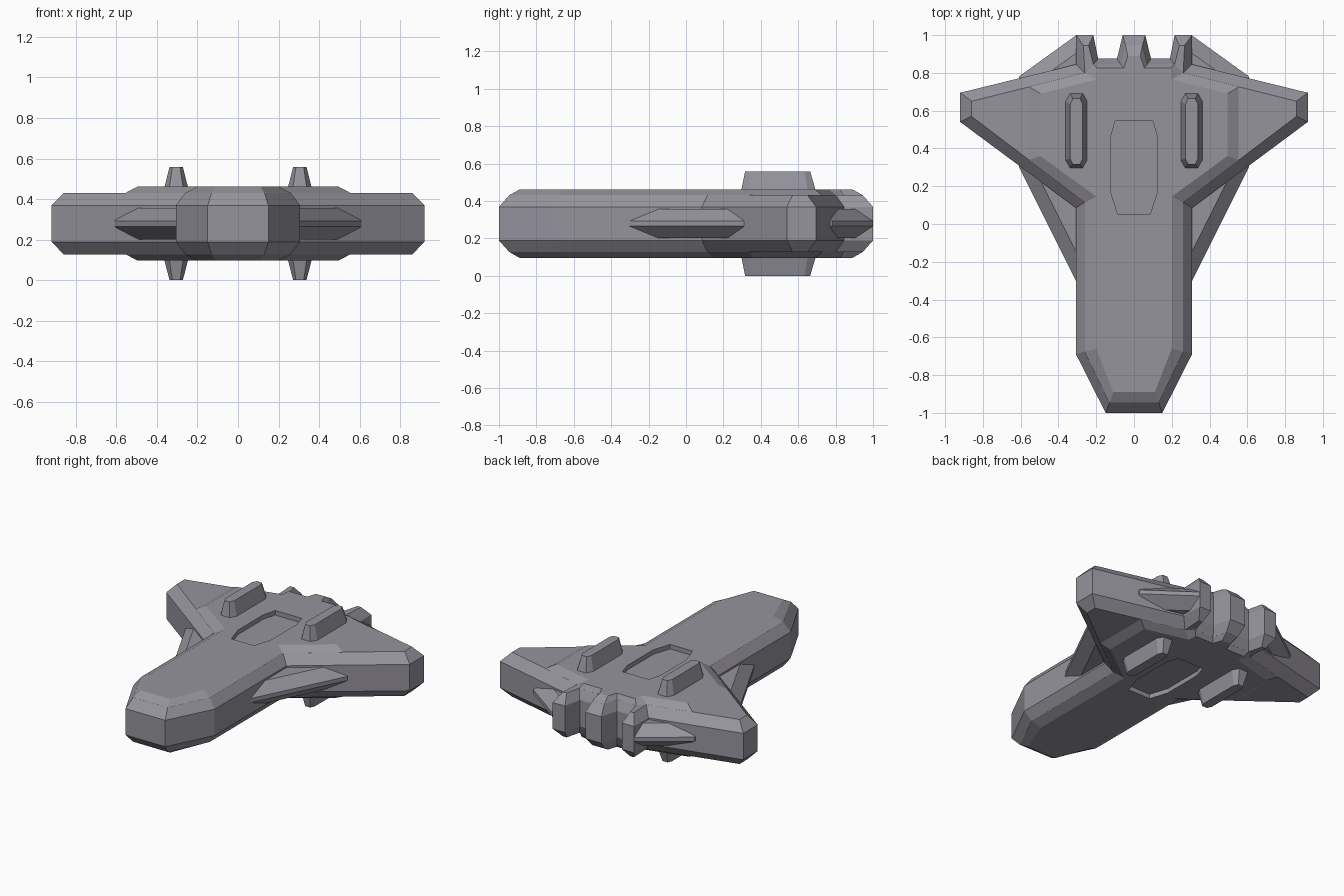
import bpy, bmesh

if "Cube" in bpy.data.objects:
    bpy.data.objects.remove(bpy.data.objects["Cube"])

MID = 0.279  # height of the horizontal symmetry plane

# Dark grey paint
paint = bpy.data.materials.new("dark_grey")
paint.diffuse_color = (0.305, 0.295, 0.335, 1)
paint.use_nodes = True
paint.node_tree.nodes["Principled BSDF"].inputs["Base Color"].default_value = paint.diffuse_color


def mirrored(half):
    """Close a right-hand outline across x = 0."""
    return half + [(-x, y) for x, y in reversed(half)]


def loft(name, layers):
    """Skin stacked outlines [(z, points)] and cap both ends."""
    bm = bmesh.new()
    rings = [[bm.verts.new((x, y, z)) for x, y in pts] for z, pts in layers]
    for lo, hi in zip(rings, rings[1:]):
        n = len(lo)
        for i in range(n):
            j = (i + 1) % n
            bm.faces.new((lo[i], lo[j], hi[j], hi[i]))
    bm.faces.new(rings[0][::-1])
    bm.faces.new(rings[-1])
    bmesh.ops.recalc_face_normals(bm, faces=bm.faces)
    mesh = bpy.data.meshes.new(name)
    bm.to_mesh(mesh)
    bm.free()
    mesh.materials.append(paint)
    ob = bpy.data.objects.new(name, mesh)
    bpy.context.collection.objects.link(ob)
    return ob


def double_loft(name, inner, outer, h_inner, h_outer):
    """Slab bevelled alike above and below the symmetry plane."""
    return loft(name, [(MID - h_inner, inner), (MID - h_outer, outer),
                       (MID + h_outer, outer), (MID + h_inner, inner)])


def chamfered(cx, cy, hx, hy, cut_x, cut_y):
    """Rectangle with cut corners."""
    return [(cx + sx, cy + sy) for sx, sy in (
        (hx - cut_x, -hy), (hx, -hy + cut_y), (hx, hy - cut_y), (hx - cut_x, hy),
        (-hx + cut_x, hy), (-hx, hy - cut_y), (-hx, -hy + cut_y), (-hx + cut_x, -hy))]


# Hull with wings and three engine blocks at the back
hull_outer = mirrored([(0.15, -1), (0.307, -0.69), (0.307, 0.085), (0.92, 0.54),
                       (0.92, 0.695), (0.307, 0.845), (0.307, 1), (0.215, 1),
                       (0.19, 0.875), (0.09, 0.875), (0.06, 1)])
hull_inner = mirrored([(0.13, -0.945), (0.26, -0.675), (0.26, 0.115), (0.86, 0.57),
                       (0.86, 0.65), (0.26, 0.8), (0.268, 0.945), (0.24, 0.945),
                       (0.215, 0.845), (0.07, 0.845), (0.045, 0.945)])
double_loft("hull", hull_inner, hull_outer, 0.152, 0.09)

# Raised centre deck, above and below
deck_outer = mirrored([(0.13, -0.945), (0.26, -0.675), (0.26, 0.115), (0.555, 0.3387),
                       (0.555, 0.72625), (0.26, 0.8), (0.215, 0.845), (0.07, 0.845),
                       (0.045, 0.945)])
deck_inner = mirrored([(0.11, -0.89), (0.2, -0.66), (0.2, 0.145), (0.495, 0.36),
                       (0.495, 0.69), (0.2, 0.765), (0.195, 0.825), (0.055, 0.825),
                       (0.033, 0.89)])
deck = double_loft("centre_deck", deck_inner, deck_outer, 0.183, 0.1515)

# Shallow recesses in the deck, floored by the hull
recess = mirrored([(0.085, 0.05), (0.125, 0.175), (0.125, 0.455), (0.1, 0.545)])
for s in (1, -1):
    cutter = loft("recess_cutter", [(z, recess) for z in sorted((MID + s * 0.14, MID + s * 0.3))])
    mod = deck.modifiers.new("recess", "BOOLEAN")
    mod.operation = "DIFFERENCE"
    mod.solver = "EXACT"
    mod.object = cutter
    cutter.hide_render = True
    bpy.context.view_layer.objects.active = deck
    bpy.ops.object.modifier_apply(modifier=mod.name)
    bpy.data.objects.remove(cutter)

# Thin side strakes running through the wings
strake_outer = mirrored([(0.305, -0.305), (0.61, 0.305), (0.61, 0.78), (0.305, 1), (0.2, 0.8)])
strake_inner = mirrored([(0.29, -0.18), (0.53, 0.3), (0.53, 0.745), (0.305, 0.905), (0.2, 0.78)])
double_loft("side_strakes", strake_inner, strake_outer, 0.078, 0.014)

# Fins above and below on each side
for side, sx in (("right", 1), ("left", -1)):
    for level, s in (("upper", 1), ("lower", -1)):
        root = chamfered(sx * 0.305, 0.495, 0.062, 0.202, 0.026, 0.045)
        tip = chamfered(sx * 0.305, 0.49, 0.033, 0.174, 0.014, 0.03)
        loft(f"{side}_{level}_fin", [(MID + s * 0.165, root), (MID + s * MID, tip)])
